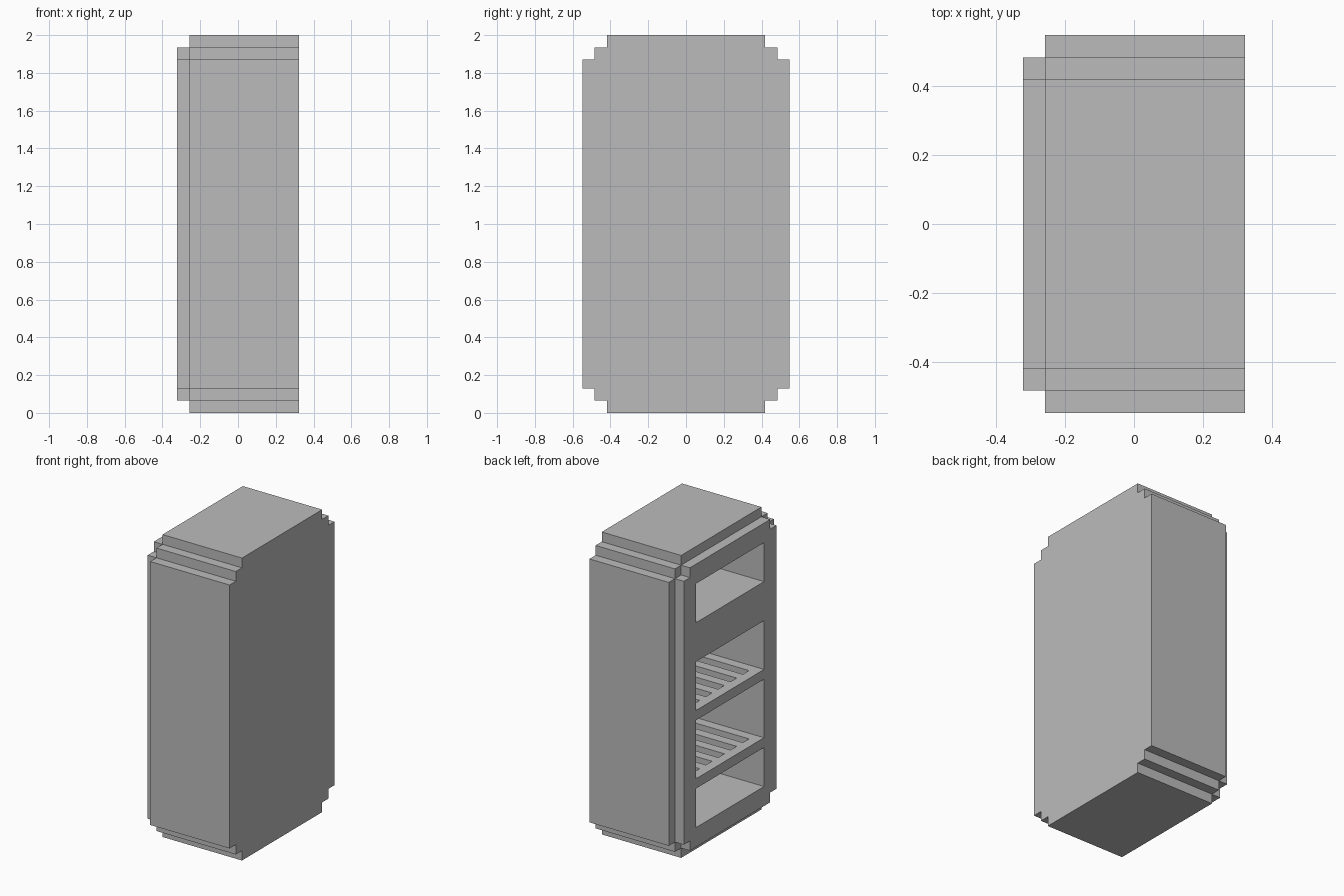
import bpy
import bmesh

if "Cube" in bpy.data.objects:
    bpy.data.objects.remove(bpy.data.objects["Cube"], do_unlink=True)

U = 2 / 31  # one block of the grid the cabinet is built on

grey = bpy.data.materials.new("plain grey")
grey.use_nodes = True
grey.diffuse_color = (0.5, 0.5, 0.5, 1)
grey.node_tree.nodes["Principled BSDF"].inputs["Base Color"].default_value = (0.5, 0.5, 0.5, 1)


def make_object(name, bm):
    bmesh.ops.recalc_face_normals(bm, faces=bm.faces)
    bmesh.ops.scale(bm, vec=(U, U, U), verts=bm.verts)
    mesh = bpy.data.meshes.new(name)
    bm.to_mesh(mesh)
    bm.free()
    mesh.materials.append(grey)
    obj = bpy.data.objects.new(name, mesh)
    bpy.context.scene.collection.objects.link(obj)
    return obj


def add_box(bm, x, y, z):
    """Add a box given (low, high) pairs, in blocks."""
    verts = bmesh.ops.create_cube(bm, size=1)["verts"]
    for v in verts:
        v.co = [pair[c > 0] for pair, c in zip((x, y, z), v.co)]


def stepped_slab(name, x0, x1, quarter):
    """Extrude along x an outline with stepped corners, mirrored from one quarter."""
    mirrored = [(-y, z) for y, z in reversed(quarter)]
    upper = quarter + mirrored
    lower = [(-y, 31 - z) for y, z in upper]
    bm = bmesh.new()
    face = bm.faces.new([bm.verts.new((x0, y, z)) for y, z in upper + lower])
    extruded = bmesh.ops.extrude_face_region(bm, geom=[face])["geom"]
    moved = [g for g in extruded if isinstance(g, bmesh.types.BMVert)]
    bmesh.ops.translate(bm, vec=(x1 - x0, 0, 0), verts=moved)
    return make_object(name, bm)


def cut(obj, x, levels):
    """Hollow out one bay per (bottom, top) level."""
    bm = bmesh.new()
    for z in levels:
        add_box(bm, x, (-5.5, 5.5), z)
    cutter = make_object("bay_cutter", bm)
    cutter.hide_render = True
    mod = obj.modifiers.new("bays", "BOOLEAN")
    mod.operation, mod.solver, mod.object = "DIFFERENCE", "EXACT", cutter
    graph = bpy.context.evaluated_depsgraph_get()
    result = bpy.data.meshes.new_from_object(obj.evaluated_get(graph))
    obj.modifiers.clear()
    obj.data = result
    bpy.data.objects.remove(cutter, do_unlink=True)


# Outer cabinet with two steps at each corner
cabinet = stepped_slab("cabinet_shell", -4, 5,
                       [(8.5, 29), (7.5, 29), (7.5, 30), (6.5, 30), (6.5, 31)])
cut(cabinet, (-6, 4), [(3, 20), (24, 28)])

# Raised frame with four openings
frame = stepped_slab("opening_frame", -5, -4, [(7.5, 29), (6.5, 29), (6.5, 30)])
cut(frame, (-6, -3), [(3, 7), (8, 14), (15, 20), (24, 28)])

# Slatted racks dividing the tall bay
for name, z in (("lower_rack", 7), ("upper_rack", 14)):
    bm = bmesh.new()
    for i in range(6):
        y = -5.5 + 2 * i
        add_box(bm, (-4, 4), (y, y + 1), (z, z + 1))
    make_object(name, bm)
